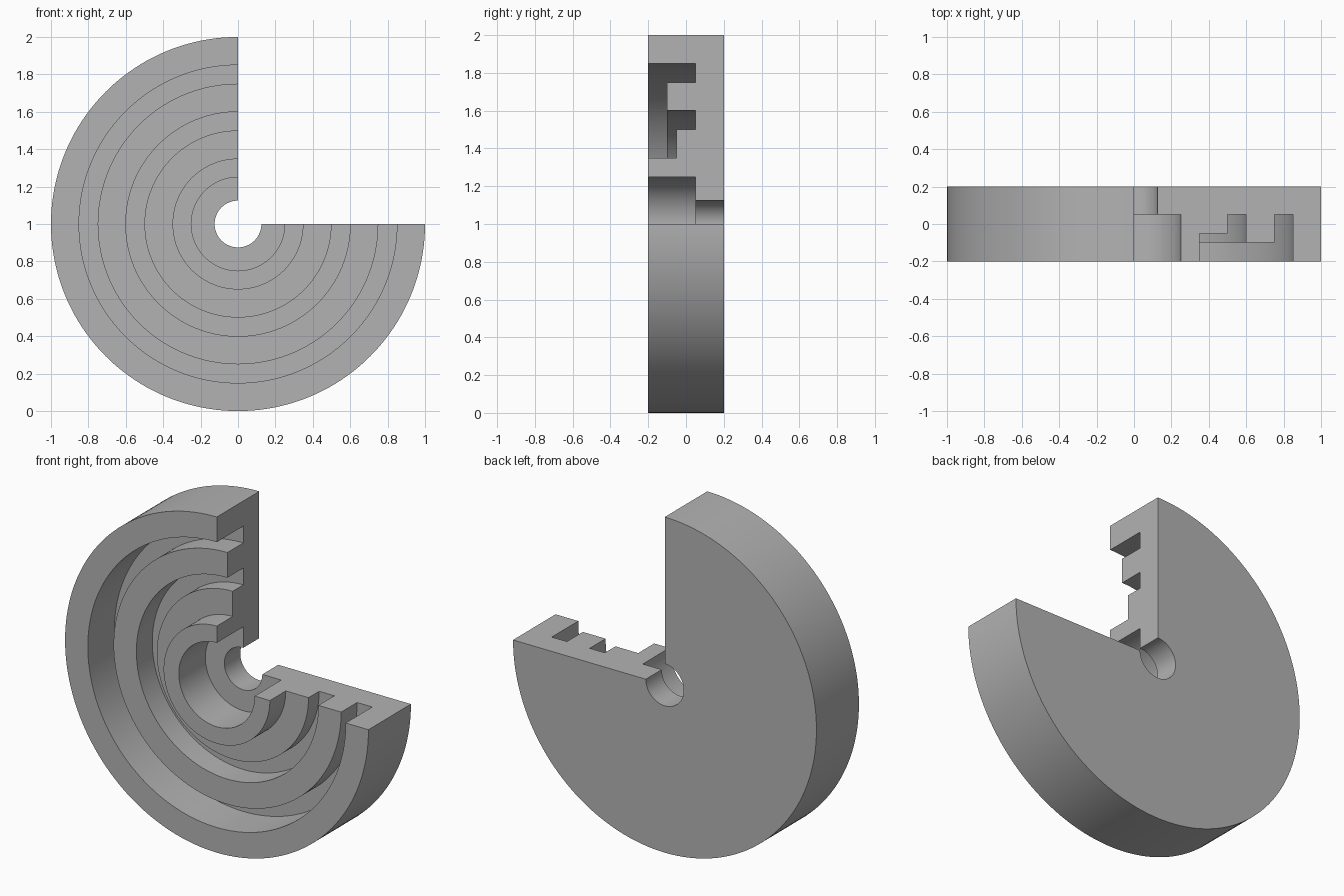
import bpy, bmesh, math

cube = bpy.data.objects.get("Cube")
if cube:
    bpy.data.objects.remove(cube, do_unlink=True)

# Plain grey material
grey = bpy.data.materials.new("grey")
grey.use_nodes = True
colour = (0.45, 0.45, 0.45, 1)
grey.diffuse_color = colour
grey.node_tree.nodes["Principled BSDF"].inputs["Base Color"].default_value = colour

# Stepped cross-section as (radius, depth): back, rim, grooves, hub
BACK, FRONT, FLOOR = 0.2, -0.2, 0.05
profile = [
    (0.125, BACK), (1, BACK), (1, FRONT), (0.85, FRONT),
    (0.85, FLOOR), (0.75, FLOOR), (0.75, -0.1), (0.6, -0.1),
    (0.6, FLOOR), (0.5, FLOOR), (0.5, -0.05), (0.35, -0.05),
    (0.35, FRONT), (0.25, FRONT), (0.25, FLOOR), (0.125, FLOOR),
]


def revolve(name, points, start, sweep, steps, centre_z, material):
    """Sweep a closed section around the y axis and cap both cut ends."""
    bm = bmesh.new()
    rings = []
    for i in range(steps + 1):
        a = start + sweep * i / steps
        rings.append([bm.verts.new((r * math.cos(a), y, centre_z + r * math.sin(a)))
                      for r, y in points])
    n = len(points)
    for near, far in zip(rings, rings[1:]):
        for j in range(n):
            k = (j + 1) % n
            bm.faces.new((near[j], near[k], far[k], far[j]))
    bm.faces.new(rings[0])
    bm.faces.new(rings[-1])
    bmesh.ops.recalc_face_normals(bm, faces=bm.faces)
    mesh = bpy.data.meshes.new(name)
    bm.to_mesh(mesh)
    bm.free()
    mesh.materials.append(material)
    obj = bpy.data.objects.new(name, mesh)
    bpy.context.collection.objects.link(obj)
    return obj


# Three-quarter disc with the upper left quarter cut away
disc = revolve("grooved_disc", profile, math.pi / 2, 1.5 * math.pi, 120, 1, grey)
bpy.ops.object.select_all(action="DESELECT")
disc.select_set(True)
bpy.context.view_layer.objects.active = disc
bpy.ops.object.shade_smooth_by_angle(angle=math.radians(30))
